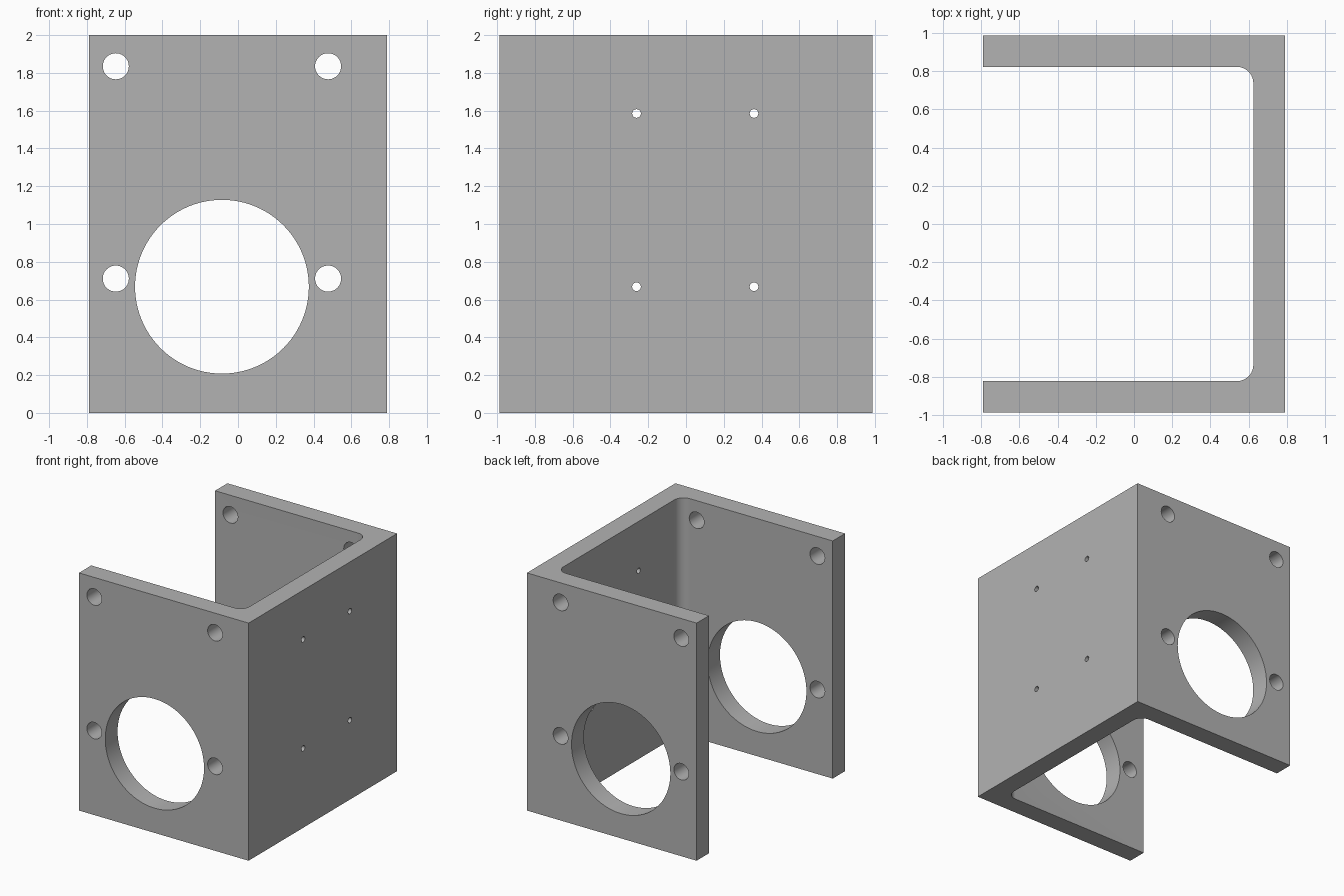
import bpy, bmesh
from math import sin, cos, pi
from mathutils import Matrix, Vector

cube = bpy.data.objects.get("Cube")
if cube:
    bpy.data.objects.remove(cube, do_unlink=True)

HALF_X, HALF_Y, HEIGHT = 0.79, 0.987, 2.0
INNER_X, INNER_Y, FILLET = 0.625, 0.823, 0.085

grey = bpy.data.materials.new("plain_grey")
grey.use_nodes = True
colour = (0.45, 0.45, 0.45, 1)
grey.diffuse_color = colour
grey.node_tree.nodes["Principled BSDF"].inputs["Base Color"].default_value = colour


def make_object(name, bm):
    bmesh.ops.recalc_face_normals(bm, faces=bm.faces[:])
    mesh = bpy.data.meshes.new(name)
    bm.to_mesh(mesh)
    bm.free()
    mesh.materials.append(grey)
    obj = bpy.data.objects.new(name, mesh)
    bpy.context.collection.objects.link(obj)
    return obj


def add_hole(bm, centre, radius, length, axis, sides):
    turn = Vector((0, 0, 1)).rotation_difference(Vector(axis)).to_matrix().to_4x4()
    bmesh.ops.create_cone(bm, cap_ends=True, segments=sides, radius1=radius,
                          radius2=radius, depth=length,
                          matrix=Matrix.Translation(centre) @ turn)


# U-shaped bracket: half profile with a filleted inner corner, mirrored in y
steps = 12
arc = [(INNER_X - FILLET + FILLET * sin(a), INNER_Y - FILLET + FILLET * cos(a))
       for a in (pi / 2 * i / steps for i in range(steps + 1))]
half = [(HALF_X, HALF_Y), (-HALF_X, HALF_Y), (-HALF_X, INNER_Y)] + arc
profile = half + [(x, -y) for x, y in reversed(half)]
bm = bmesh.new()
base = bm.faces.new([bm.verts.new((x, y, 0)) for x, y in profile])
extruded = bmesh.ops.extrude_face_region(bm, geom=[base], use_keep_orig=True)
bmesh.ops.translate(bm, vec=(0, 0, HEIGHT),
                    verts=[v for v in extruded["geom"] if isinstance(v, bmesh.types.BMVert)])
bracket = make_object("bracket", bm)

# Holes: large bore and bolt holes through both arms, screw holes in the web
bm = bmesh.new()
add_hole(bm, (-0.085, 0, 0.668), 0.46, 3, (0, 1, 0), 96)
for x in (-0.647, 0.477):
    for z in (0.711, 1.835):
        add_hole(bm, (x, 0, z), 0.069, 3, (0, 1, 0), 40)
for y in (-0.262, 0.36):
    for z in (0.668, 1.585):
        add_hole(bm, (HALF_X, y, z), 0.023, 0.6, (1, 0, 0), 24)
cutter = make_object("hole_cutter", bm)
cutter.hide_render = True

cut = bracket.modifiers.new("holes", 'BOOLEAN')
cut.operation = 'DIFFERENCE'
cut.solver = 'EXACT'
cut.object = cutter

# Apply the cut, then drop the cutter
bpy.ops.object.select_all(action='DESELECT')
bpy.context.view_layer.objects.active = bracket
bracket.select_set(True)
bpy.ops.object.modifier_apply(modifier=cut.name)
bpy.data.objects.remove(cutter, do_unlink=True)
bpy.ops.object.shade_smooth_by_angle(angle=pi / 6)
